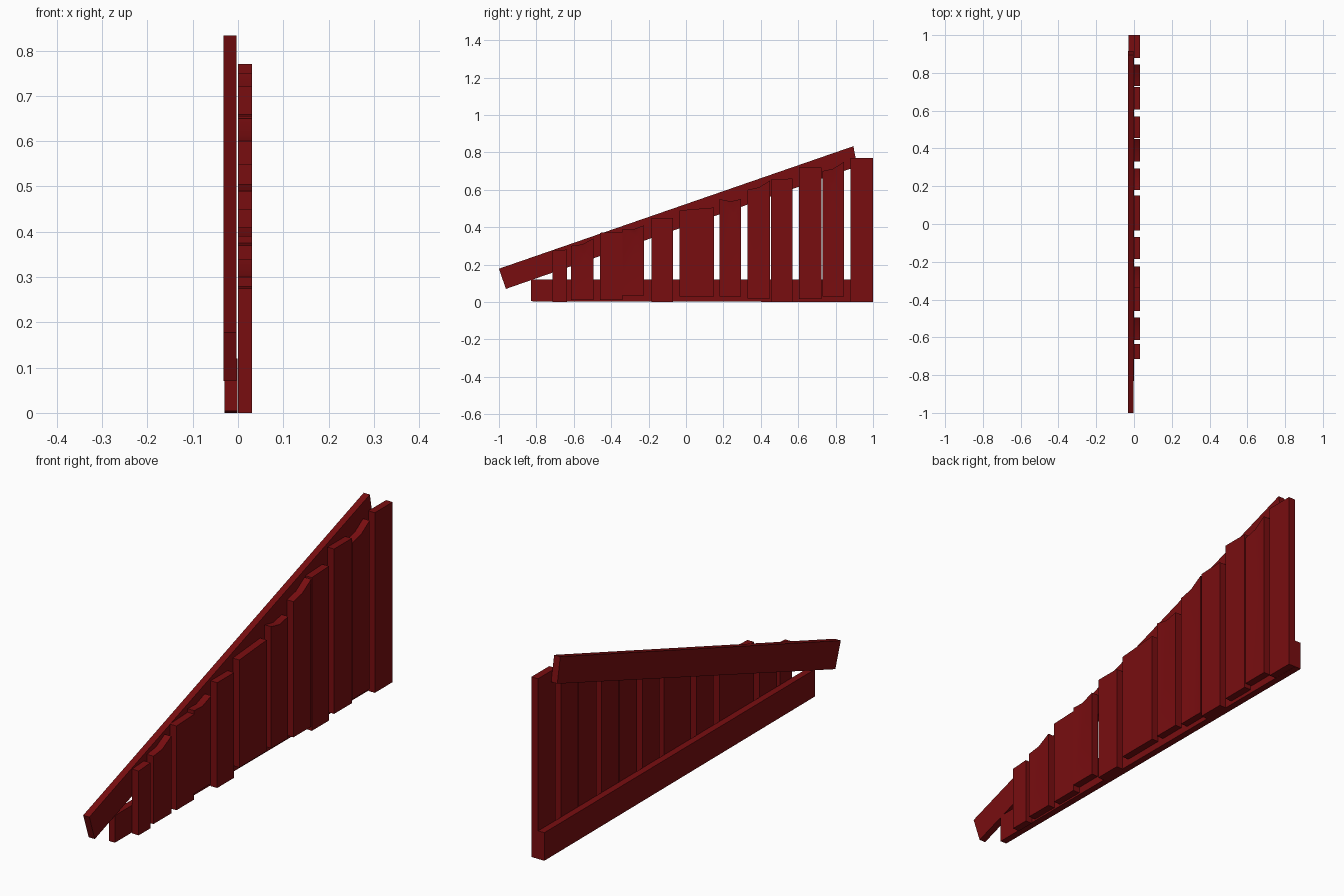
import bpy
import bmesh
import math

if "Cube" in bpy.data.objects:
    bpy.data.objects.remove(bpy.data.objects["Cube"], do_unlink=True)

# Single dark red paint
RED = (0.19, 0.004, 0.005, 1)
paint = bpy.data.materials.new("dark red paint")
paint.use_nodes = True
paint.diffuse_color = RED
paint.node_tree.nodes["Principled BSDF"].inputs["Base Color"].default_value = RED


def plank(name, outline, x_back, x_front, dent=None):
    """Extrude a (y, z) outline along x; dent is a (y, z) point pressed into the front."""
    bm = bmesh.new()
    back = [bm.verts.new((x_back, y, z)) for y, z in outline]
    front = [bm.verts.new((x_front, y, z)) for y, z in outline]
    n = len(outline)
    bm.faces.new(back[::-1])
    for i in range(n):
        j = (i + 1) % n
        bm.faces.new((back[i], back[j], front[j], front[i]))
    if dent:
        hub = bm.verts.new((x_front - 0.008, *dent))
        for i in range(n):
            bm.faces.new((front[i], front[(i + 1) % n], hub))
    else:
        bm.faces.new(front)
    bmesh.ops.recalc_face_normals(bm, faces=bm.faces)
    mesh = bpy.data.meshes.new(name)
    bm.to_mesh(mesh)
    bm.free()
    mesh.materials.append(paint)
    for poly in mesh.polygons:
        poly.use_smooth = True
    mesh.set_sharp_from_angle(angle=math.radians(30))
    obj = bpy.data.objects.new(name, mesh)
    bpy.context.collection.objects.link(obj)


# Rails behind the boards
plank("bottom_rail", [(-0.83, 0.004), (1, 0), (1, 0.12), (-0.83, 0.12)], -0.03, -0.001)
plank("sloping_top_rail", [(-0.963, 0.07), (0.915, 0.725), (0.895, 0.833), (-1, 0.178)],
      -0.032, -0.003)

# Upright boards: start y, end y, bottom, top at start, top at end, dent point
boards = [
    (-0.715, -0.635, 0, 0.275, 0.28, None),
    (-0.615, -0.495, 0.01, 0.30, 0.34, (-0.54, 0.25)),
    (-0.46, -0.34, 0.01, 0.37, 0.375, None),
    (-0.34, -0.225, 0.035, 0.39, 0.41, (-0.26, 0.35)),
    (-0.185, -0.07, 0, 0.45, 0.45, None),
    (-0.035, 0.15, 0.03, 0.49, 0.505, None),
    (0.18, 0.295, 0.03, 0.55, 0.55, (0.26, 0.47)),
    (0.33, 0.45, 0.02, 0.60, 0.65, (0.38, 0.08)),
    (0.455, 0.57, 0, 0.655, 0.66, None),
    (0.605, 0.725, 0.015, 0.72, 0.72, None),
    (0.73, 0.845, 0.03, 0.70, 0.75, (0.78, 0.62)),
    (0.88, 1, 0, 0.77, 0.77, None),
]
for number, (y0, y1, low, top0, top1, dent) in enumerate(boards, 1):
    outline = [(y0, low), (y1, low), (y1, top1)]
    if dent:
        # Splintered boards have a slightly dipped top edge
        outline.append(((y0 + y1) / 2, (top0 + top1) / 2 - 0.012))
    outline.append((y0, top0))
    plank(f"upright_board_{number}", outline, 0, 0.031, dent)
